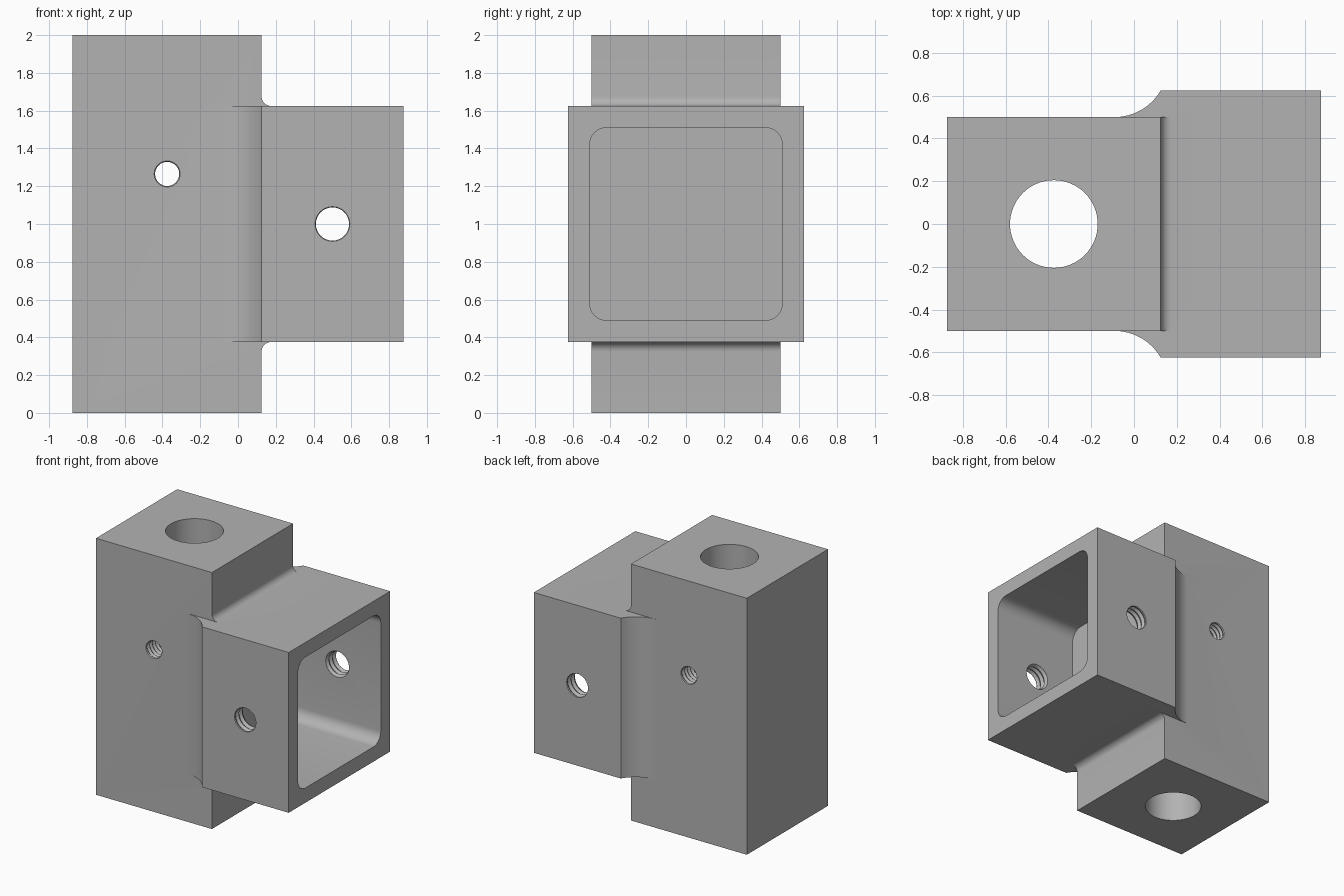
import bpy, bmesh
from math import sin, cos, pi, asin, sqrt, radians
from mathutils import Vector

old = bpy.data.objects.get("Cube")
if old:
    bpy.data.objects.remove(old, do_unlink=True)

grey = bpy.data.materials.new("plain grey")
grey.use_nodes = True
colour = (0.45, 0.45, 0.45, 1)
grey.diffuse_color = colour
grey.node_tree.nodes["Principled BSDF"].inputs["Base Color"].default_value = colour


def finish(bm, name):
    bmesh.ops.recalc_face_normals(bm, faces=bm.faces)
    mesh = bpy.data.meshes.new(name)
    bm.to_mesh(mesh)
    bm.free()
    mesh.materials.append(grey)
    obj = bpy.data.objects.new(name, mesh)
    bpy.context.collection.objects.link(obj)
    return obj


def prism(name, outline, axis, low, high):
    """Extrude a 2D outline along x, y or z."""
    place = {"x": lambda a, b, c: (c, a, b),
             "y": lambda a, b, c: (a, c, b),
             "z": lambda a, b, c: (a, b, c)}[axis]
    bm = bmesh.new()
    face = bm.faces.new([bm.verts.new(place(a, b, low)) for a, b in outline])
    moved = bmesh.ops.extrude_face_region(bm, geom=[face])["geom"]
    bmesh.ops.translate(bm, vec=Vector(place(0, 0, high - low)),
                        verts=[v for v in moved if isinstance(v, bmesh.types.BMVert)])
    return finish(bm, name)


def arc(cx, cy, r, start, end, steps):
    span = [start + (end - start) * i / steps for i in range(steps + 1)]
    return [(cx + r * cos(t), cy + r * sin(t)) for t in span]


def rect(x0, x1, y0, y1):
    return [(x0, y0), (x1, y0), (x1, y1), (x0, y1)]


def thread_cutter(name, x, z, inner, outer, pitch, half, sides=32):
    """Ridged round cutter lying along y."""
    bm = bmesh.new()
    count = 2 * round(half / pitch) * 2
    rings = []
    for i in range(count + 1):
        y = -half + 2 * half * i / count
        r = inner if i % 2 else outer
        rings.append([bm.verts.new((x + r * cos(2 * pi * k / sides), y,
                                    z + r * sin(2 * pi * k / sides)))
                      for k in range(sides)])
    for a, b in zip(rings, rings[1:]):
        for k in range(sides):
            n = (k + 1) % sides
            bm.faces.new((a[k], a[n], b[n], b[k]))
    bm.faces.new(rings[0])
    bm.faces.new(rings[-1])
    return finish(bm, name)


def combine(target, tool, operation):
    mod = target.modifiers.new(tool.name, "BOOLEAN")
    mod.operation = operation
    mod.solver = "EXACT"
    mod.object = tool
    bpy.context.view_layer.objects.active = target
    bpy.ops.object.modifier_apply(modifier=mod.name)
    bpy.data.objects.remove(tool, do_unlink=True)


# Upright block
body = prism("bracket_body", rect(-0.875, 0.125, -0.5, 0.5), "z", 0, 2)

# Socket box with curved flares running into the block sides
R = 0.25
flare_x = 0.125 - sqrt(R ** 2 - (R / 2) ** 2)
flare = arc(flare_x, 0.5 + R, R, -pi / 2, -asin(0.5), 12)
half = [(flare_x, 0.45)] + flare + [(0.875, 0.625)]
socket = prism("socket_box", half + [(x, -y) for x, y in reversed(half)],
               "z", 0.375, 1.625)
combine(body, socket, "UNION")

# Small fillets above and below the socket
for name, sign in (("upper_fillet", 1), ("lower_fillet", -1)):
    r = 0.05
    curve = arc(0.125 + r, 0.625 + r, r, pi, 1.5 * pi, 8)
    outline = [(0.1, 0.6), (0.1, 0.625 + r)] + curve + [(0.125 + r, 0.6)]
    fillet = prism(name, [(x, 1 + sign * z) for x, z in outline], "y", -0.5, 0.5)
    combine(body, fillet, "UNION")

# Square pocket with rounded corners
w, r = 0.51, 0.09
corners = []
for i, (sy, sz) in enumerate(((1, 1), (-1, 1), (-1, -1), (1, -1))):
    corners += arc(sy * (w - r), 1 + sz * (w - r), r, i * pi / 2, (i + 1) * pi / 2, 8)
combine(body, prism("pocket_cutter", corners, "x", 0.16, 1), "DIFFERENCE")

# Vertical bore
bore = arc(-0.375, 0, 0.205, 0, 2 * pi, 64)[:-1]
combine(body, prism("bore_cutter", bore, "z", -0.1, 2.1), "DIFFERENCE")

# Threaded cross holes
combine(body, thread_cutter("block_screw_cutter", -0.375, 1.265, 0.064, 0.076, 0.034, 0.51),
        "DIFFERENCE")
combine(body, thread_cutter("socket_screw_cutter", 0.5, 1.0, 0.088, 0.102, 0.044, 0.64),
        "DIFFERENCE")

# Smooth curved faces, crisp edges
bpy.ops.object.select_all(action="DESELECT")
body.select_set(True)
bpy.context.view_layer.objects.active = body
bpy.ops.object.shade_smooth_by_angle(angle=radians(25))
